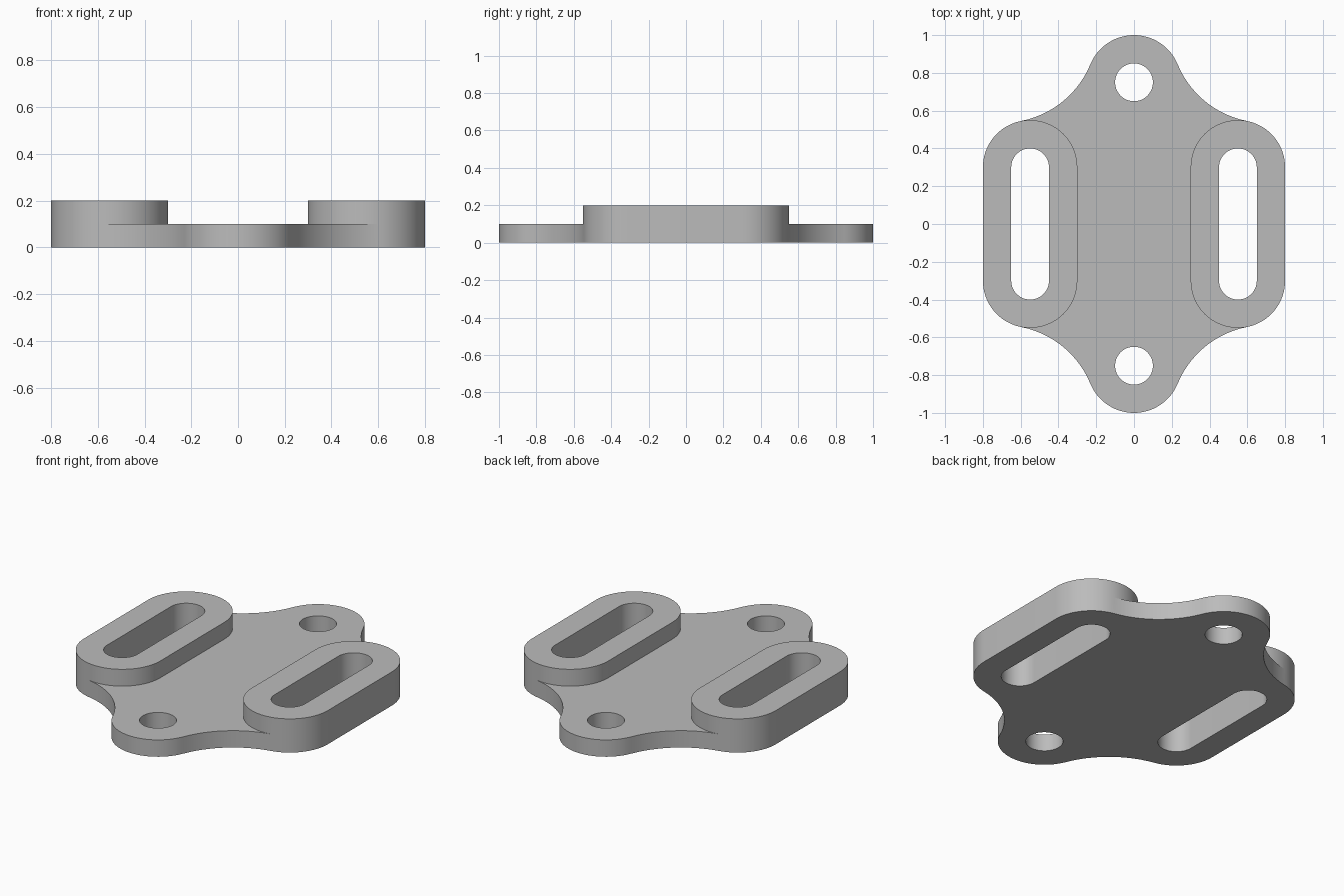
import bpy, bmesh
from math import sin, cos, atan2, pi, hypot, sqrt
from mathutils import Matrix

cube = bpy.data.objects.get("Cube")
if cube:
    bpy.data.objects.remove(cube, do_unlink=True)

BASE, TOP = 0.1, 0.2            # heights of plate and raised bosses
LOBE, SLOT = (0, 0.75), (0.55, 0.3)  # arc centres
OUTER, HOLE, FILLET = 0.25, 0.1, 0.5


def arc(centre, radius, start, end):
    n = max(2, round(abs(end - start) / (pi / 40)))
    angles = [start + (end - start) * i / n for i in range(n + 1)]
    return [(centre[0] + radius * cos(a), centre[1] + radius * sin(a)) for a in angles]


# Concave fillet tangent to the end lobe and the slot boss
dx, dy = SLOT[0] - LOBE[0], SLOT[1] - LOBE[1]
dist = hypot(dx, dy)
h = sqrt((FILLET + OUTER) ** 2 - dist ** 2 / 4)
centre = (LOBE[0] + dx / 2 - dy / dist * h, LOBE[1] + dy / 2 + dx / dist * h)
a = atan2(centre[1] - LOBE[1], centre[0] - LOBE[0])
b = atan2(centre[1] - SLOT[1], centre[0] - SLOT[0])

# Profile pieces of one quarter of the bracket
shoulder = arc(LOBE, OUTER, pi / 2, a) + arc(centre, FILLET, a + pi, b + pi)[1:]
boss_out = arc(SLOT, OUTER, b, 0) + [(SLOT[0] + OUTER, 0)]
boss_in = arc(SLOT, OUTER, b, pi) + [(SLOT[0] - OUTER, 0)]
slot = [(SLOT[0] + HOLE, 0)] + arc(SLOT, HOLE, 0, pi) + [(SLOT[0] - HOLE, 0)]
bolt_hole = arc(LOBE, HOLE, -pi / 2, pi / 2)

bm = bmesh.new()


def cap(points, z):
    bm.faces.new([bm.verts.new((x, y, z)) for x, y in points])


def wall(points, z0, z1):
    for p, q in zip(points, points[1:]):
        bm.faces.new([bm.verts.new(c) for c in
                      ((*p, z0), (*q, z0), (*q, z1), (*p, z1))])


# Flat faces: underside, plate top, boss top
cap(shoulder + boss_out[1:] + slot + [(0, 0)] + bolt_hole, 0)
cap(shoulder + boss_in[1:] + [(0, 0)] + bolt_hole, BASE)
cap(boss_out[::-1] + boss_in[1:] + slot[::-1], TOP)

# Upright walls: plate rim, raised boss rims, through holes
wall(shoulder + boss_out[1:], 0, BASE)
wall(boss_out, BASE, TOP)
wall(boss_in, BASE, TOP)
wall(slot, 0, TOP)
wall(bolt_hole, 0, BASE)

# Mirror the quarter across both axes and weld it
for flip in ((-1, 1, 1, 1), (1, -1, 1, 1)):
    copy = bmesh.ops.duplicate(bm, geom=bm.verts[:] + bm.edges[:] + bm.faces[:])
    verts = [g for g in copy["geom"] if isinstance(g, bmesh.types.BMVert)]
    bmesh.ops.transform(bm, matrix=Matrix.Diagonal(flip), verts=verts)
bmesh.ops.remove_doubles(bm, verts=bm.verts[:], dist=0.0001)
bmesh.ops.recalc_face_normals(bm, faces=bm.faces[:])

mesh = bpy.data.meshes.new("slotted_bracket")
bm.to_mesh(mesh)
bm.free()
bracket = bpy.data.objects.new("slotted_bracket", mesh)
bpy.context.collection.objects.link(bracket)

# Plain grey finish
grey = bpy.data.materials.new("plain_grey")
grey.use_nodes = True
colour = (0.5, 0.5, 0.5, 1)
grey.diffuse_color = colour
grey.node_tree.nodes["Principled BSDF"].inputs["Base Color"].default_value = colour
mesh.materials.append(grey)

bpy.ops.object.select_all(action="DESELECT")
bracket.select_set(True)
bpy.context.view_layer.objects.active = bracket
bpy.ops.object.shade_smooth_by_angle(angle=pi / 6)
